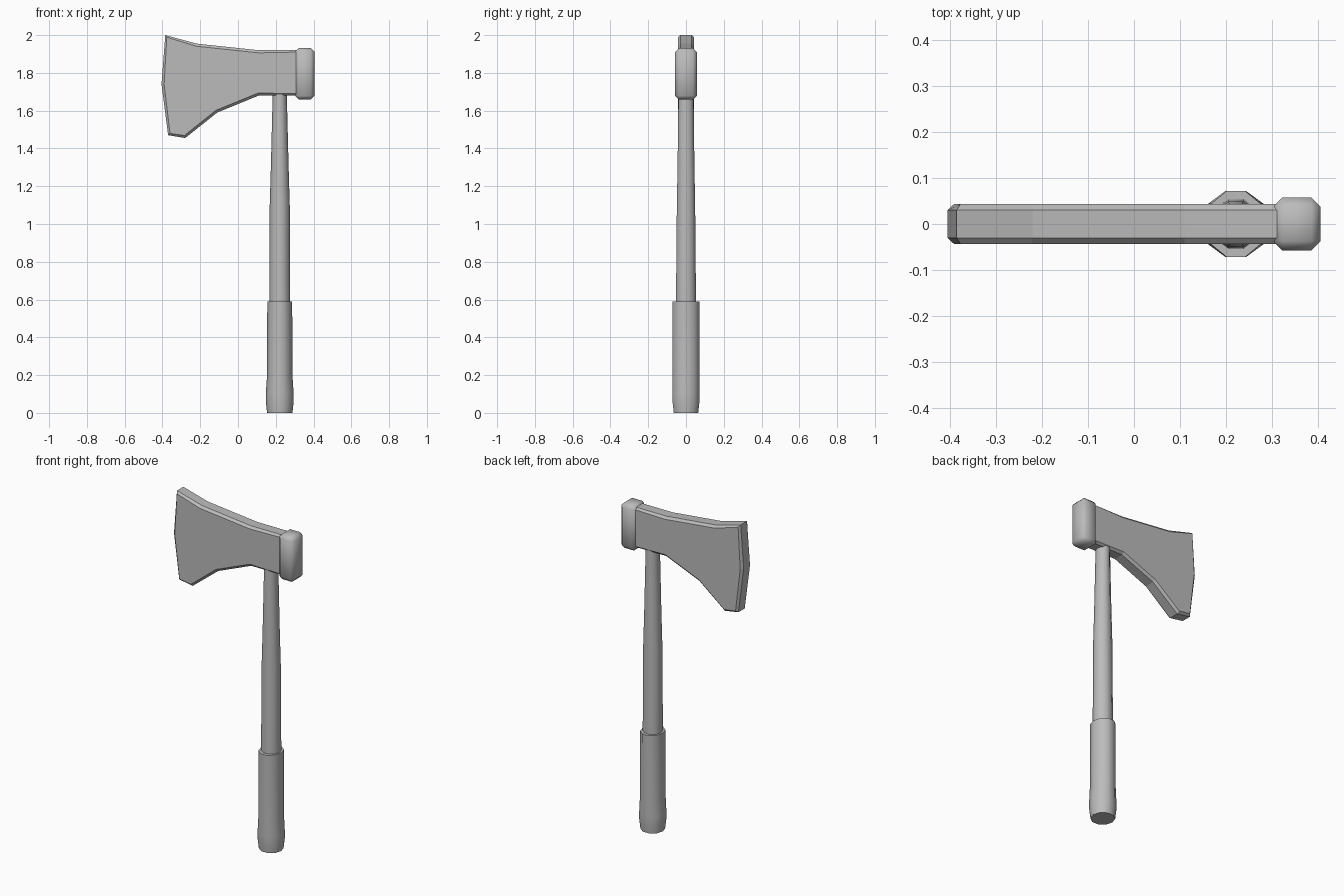
import bpy, bmesh
from math import cos, sin, pi, radians

cube = bpy.data.objects.get("Cube")
if cube:
    bpy.data.objects.remove(cube, do_unlink=True)

GREY = (0.5, 0.5, 0.5, 1)
grey = bpy.data.materials.new("plain_grey")
grey.use_nodes = True
grey.diffuse_color = GREY
grey.node_tree.nodes["Principled BSDF"].inputs["Base Color"].default_value = GREY


def finish(name, bm, smooth_angle=None):
    bmesh.ops.recalc_face_normals(bm, faces=bm.faces)
    mesh = bpy.data.meshes.new(name)
    bm.to_mesh(mesh)
    bm.free()
    mesh.materials.append(grey)
    obj = bpy.data.objects.new(name, mesh)
    bpy.context.collection.objects.link(obj)
    if smooth_angle:
        bpy.ops.object.select_all(action='DESELECT')
        obj.select_set(True)
        bpy.context.view_layer.objects.active = obj
        bpy.ops.object.shade_smooth_by_angle(angle=radians(smooth_angle))
    return obj


def turned(name, rings, x, sides=10):
    """Loft a closed handle through (z, x radius, y radius) rings."""
    bm = bmesh.new()
    loops = [[bm.verts.new((x + rx * cos(2 * pi * i / sides),
                            ry * sin(2 * pi * i / sides), z))
              for i in range(sides)] for z, rx, ry in rings]
    for low, high in zip(loops, loops[1:]):
        for i in range(sides):
            j = (i + 1) % sides
            bm.faces.new((low[i], low[j], high[j], high[i]))
    bm.faces.new(loops[0])
    bm.faces.new(loops[-1])
    return finish(name, bm, 40)


# Handle: flared grip and tapering shaft
turned("grip", [(0, .067, .068), (.06, .074, .075), (.1, .074, .075),
                (.2, .067, .075), (.59, .066, .075)], .221)
turned("shaft", [(.55, .055, .056), (1.1, .053, .051),
                 (1.3, .047, .047), (1.7, .037, .042)], .221)

# Blade: thick slab with chamfered rims
outline = [(-.385, 2), (-.405, 1.74), (-.37, 1.47), (-.28, 1.455), (-.11, 1.59),
           (.11, 1.68), (.32, 1.68), (.32, 1.92), (.11, 1.92), (-.22, 1.955)]
bm = bmesh.new()
sides = [[bm.verts.new((x, y, z)) for x, z in outline] for y in (-.03, .03)]
caps = [bm.faces.new(loop) for loop in sides]
for i in range(len(outline)):
    j = (i + 1) % len(outline)
    bm.faces.new((sides[0][i], sides[0][j], sides[1][j], sides[1][i]))
bmesh.ops.recalc_face_normals(bm, faces=bm.faces)
bmesh.ops.inset_individual(bm, faces=caps, thickness=.014, depth=.013)
finish("blade", bm)

# Poll: chamfered block behind the blade
bm = bmesh.new()
bmesh.ops.create_cube(bm, size=1)
for v in bm.verts:
    v.co.x = .353 + v.co.x * .104
    v.co.y *= .114
    v.co.z = 1.795 + v.co.z * .272
bmesh.ops.bevel(bm, geom=bm.edges[:], offset=.02, segments=1, affect='EDGES')
finish("poll", bm, 50)
